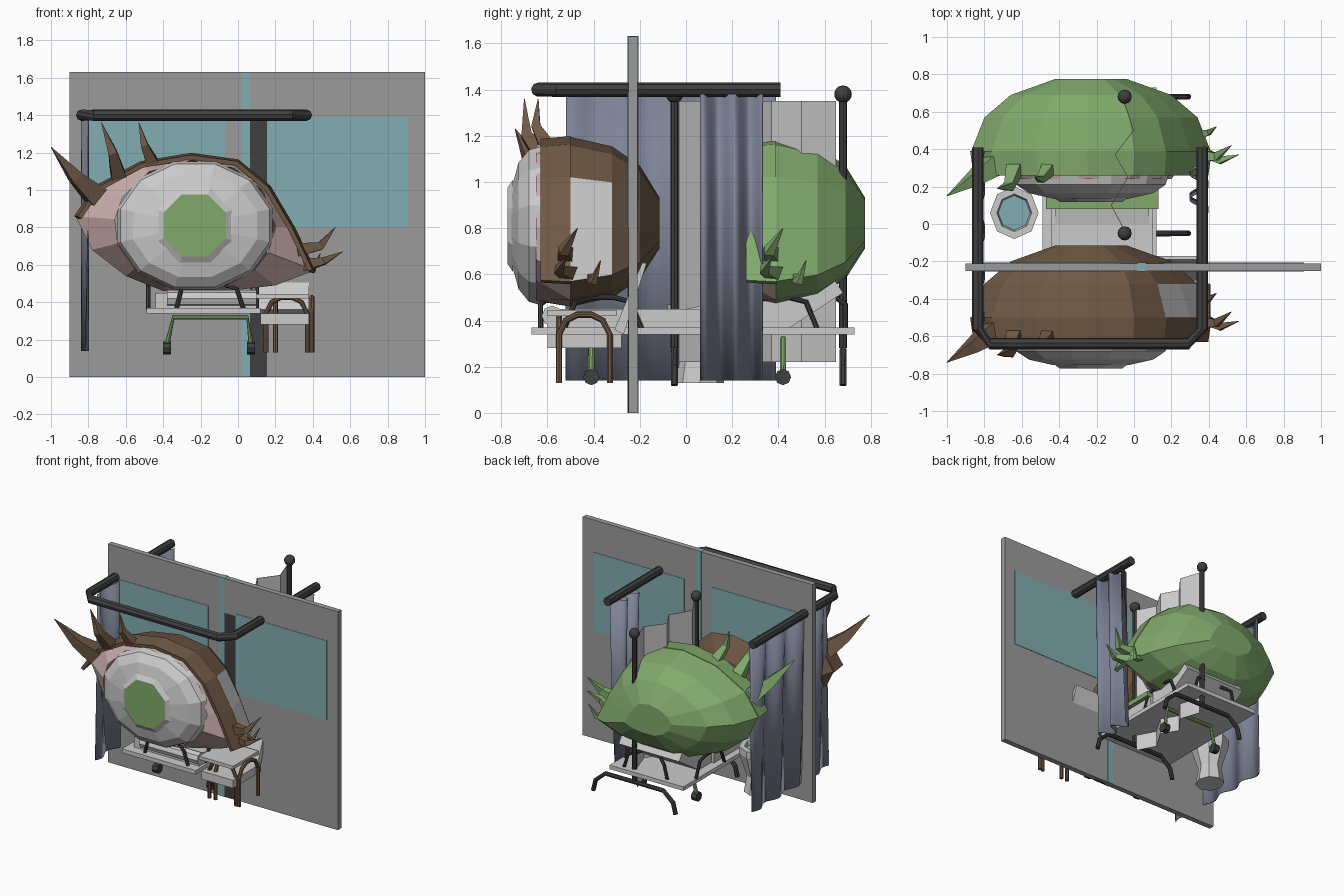
import bpy, bmesh, math
from mathutils import Vector

if "Cube" in bpy.data.objects:
    bpy.data.objects.remove(bpy.data.objects["Cube"])


def material(name, rgb):
    m = bpy.data.materials.new(name)
    m.diffuse_color = (*rgb, 1)
    m.use_nodes = True
    m.node_tree.nodes["Principled BSDF"].inputs["Base Color"].default_value = m.diffuse_color
    return m


BROWN = material("brown", (0.16, 0.10, 0.06))
GREEN = material("green", (0.22, 0.40, 0.15))
PINK = material("pink", (0.60, 0.43, 0.42))
TEAL = material("teal", (0.22, 0.42, 0.44))
DARK = material("dark", (0.05, 0.05, 0.05))
CLOTH = material("blue_grey", (0.21, 0.23, 0.31))
WHITE = material("off_white", (0.7, 0.7, 0.7))
GREY = material("wall_grey", (0.33, 0.33, 0.33))


def mesh_object(name, verts, faces, mat=None, thick=0):
    me = bpy.data.meshes.new(name)
    me.from_pydata(verts, [], faces)
    bm = bmesh.new()
    bm.from_mesh(me)
    bmesh.ops.recalc_face_normals(bm, faces=bm.faces)
    bm.to_mesh(me)
    bm.free()
    ob = bpy.data.objects.new(name, me)
    bpy.context.collection.objects.link(ob)
    if mat:
        me.materials.append(mat)
    if thick:
        s = ob.modifiers.new("thickness", 'SOLIDIFY')
        s.thickness = thick
    return ob


def box(name, x, y, z, mat=None):
    v = [(a, b, c) for a in x for b in y for c in z]
    f = [(0, 1, 3, 2), (4, 6, 7, 5), (0, 4, 5, 1), (2, 3, 7, 6), (0, 2, 6, 4), (1, 5, 7, 3)]
    return mesh_object(name, v, f, mat)


def loft(name, rings, mat=None, closed=True, caps=(False, False), thick=0):
    n = len(rings[0])
    verts = [p for r in rings for p in r]
    faces = [(i * n + k, i * n + (k + 1) % n, (i + 1) * n + (k + 1) % n, (i + 1) * n + k)
             for i in range(len(rings) - 1) for k in range(n if closed else n - 1)]
    if caps[0]:
        faces.append(tuple(range(n)))
    if caps[1]:
        faces.append(tuple(range(len(verts) - n, len(verts))))
    return mesh_object(name, verts, faces, mat, thick)


def tube(name, pts, radii, mat=None, sides=8):
    """Sweep a polygon along a path; radii may be one number or one per point."""
    pts = [Vector(p) for p in pts]
    if not isinstance(radii, (list, tuple)):
        radii = [radii] * len(pts)
    rings, u = [], None
    for i, p in enumerate(pts):
        t = (pts[min(i + 1, len(pts) - 1)] - pts[max(i - 1, 0)]).normalized()
        u = t.orthogonal() if u is None else u - t * u.dot(t)
        u.normalize()
        w = t.cross(u)
        rings.append([p + (u * math.cos(a) + w * math.sin(a)) * radii[i]
                      for a in (2 * math.pi * k / sides for k in range(sides))])
    return loft(name, rings, mat, caps=(True, True))


# Dividing wall with windows and strips
box("wall", (-0.9, 1.0), (-0.25, -0.21), (0, 1.63), GREY)
box("left_window", (-0.8, -0.07), (-0.253, -0.207), (0.8, 1.39), TEAL)
box("right_window", (0.16, 0.91), (-0.253, -0.207), (0.8, 1.39), TEAL)
box("teal_strip", (0.02, 0.065), (-0.254, -0.206), (0, 1.632), TEAL)
box("dark_strip", (0.065, 0.155), (-0.252, -0.23), (0, 1.37), DARK)

# Curtain rail and curtains
tube("curtain_rail", [(-0.835, 0.41, 1.4), (-0.835, -0.56, 1.4), (-0.77, -0.64, 1.4),
                      (0.29, -0.64, 1.4), (0.365, -0.56, 1.4), (0.365, 0.41, 1.4)], 0.031, DARK)


def curtain(name, x, y0, y1, amp, waves, z0, z1, mat, n=40):
    rows = []
    for z in (z0, (z0 + z1) / 2, z1):
        rows.append([(x + amp * math.sin(2 * math.pi * waves * k / n + z),
                      y0 + (y1 - y0) * k / n, z) for k in range(n + 1)])
    ob = loft(name, rows, mat, closed=False, thick=0.004)
    ob.data.shade_smooth()


curtain("left_curtain", -0.82, -0.52, 0.39, 0.02, 4, 0.14, 1.38, CLOTH)
curtain("right_curtain", 0.35, 0.06, 0.33, 0.05, 2, 0.14, 1.38, CLOTH)

# Folding screen: zigzag cloth between two poles with arched feet
zig = [(-0.05, 0.65), (0.0, 0.5), (-0.1, 0.37), (-0.03, 0.25), (-0.12, 0.1), (-0.05, -0.03)]
loft("screen_cloth", [[(x, y, z) for x, y in zig] for z in (0.22, 1.35)], WHITE, False, thick=0.004)
for y in (0.68, -0.05):
    tube("screen_pole", [(-0.05, y, 0.28), (-0.05, y, 1.36)], 0.018, DARK)
    bpy.ops.mesh.primitive_uv_sphere_add(segments=12, ring_count=8, radius=0.038, location=(-0.05, y, 1.38))
    bpy.context.object.name = "pole_knob"
    bpy.context.object.data.materials.append(DARK)
    tube("screen_foot", [(-0.05 + s * a, y, z) for s, a, z in
                         ((-1, .34, .12), (-1, .32, .2), (-1, .24, .27), (1, .24, .27), (1, .32, .2), (1, .34, .12))],
         0.016, DARK)

# Bed
box("bed_frame", (-0.49, 0.12), (-0.67, 0.73), (0.34, 0.37))
box("mattress", (-0.44, 0.1), (-0.6, 0.3), (0.37, 0.45), WHITE)
wedge = [(0.0, 0.37), (0.0, 0.45), (0.64, 0.58), (0.68, 0.52), (0.45, 0.37)]
loft("backrest", [[(x, y, z) for y, z in wedge] for x in (-0.42, 0.08)], WHITE, caps=(True, True))
box("blanket", (-0.47, 0.13), (0.08, 0.3), (0.45, 0.485), GREEN)
tube("front_pillow", [(-0.38, -0.58, 0.42), (0.1, -0.58, 0.42)], 0.045, WHITE)
for y in (-0.41, 0.42):
    tube("bed_legs", [(-0.38, y, 0.17), (-0.345, y, 0.32), (0.05, y, 0.32), (0.07, y, 0.17)], 0.014, GREEN)
    for x in (-0.38, 0.07):
        tube("caster", [(x - 0.022, y, 0.155), (x + 0.022, y, 0.155)], 0.035, DARK)
for s in (-1, 1):
    y = 0.03 + s * 0.66
    for x, dx in ((-0.33, 0.09), (0.03, -0.12)):
        tube("bed_end_rail", [(x, y, 0.36), (x + dx * 0.3, y, 0.47), (x + dx, y - s * 0.04, 0.5)], 0.012, DARK)
for x in (-0.48, 0.1):
    for y in (-0.36, 0.4):
        tube("bed_side_rail", [(x, y - .17, .36), (x, y - .12, .48), (x, y - .05, .5), (x, y + .05, .5),
                               (x, y + .12, .48), (x, y + .17, .36)], 0.012, DARK)

# Chair beside the bed
box("chair_seat", (0.1, 0.38), (-0.6, -0.3), (0.42, 0.445), WHITE)
box("chair_shelf", (0.12, 0.38), (-0.6, -0.28), (0.28, 0.34), WHITE)
arch = [(-.11, .13), (-.11, .34), (-.08, .4), (-.03, .425), (.03, .425), (.08, .4), (.11, .34), (.11, .13)]
for x in (0.2, 0.395):
    tube("chair_leg_side", [(x, -0.44 + a, z) for a, z in arch], 0.014, BROWN)
tube("chair_leg_rear", [(0.26 + a, -0.55, z) for a, z in arch], 0.014, BROWN)
back = [(-0.31, 0.36), (-0.19, 0.65), (-0.17, 0.65), (-0.27, 0.34)]
loft("chair_back", [[(x, y, z) for y, z in back] for x in (0.08, 0.38)], WHITE, caps=(True, True))

# Pedestal basin with water
basin = [(0.75, 0.13), (0.6, 0.25), (1, 0.42), (1, 0.47), (0.72, 0.47), (0.66, 0.44)]
brings = [[(-0.64 + 0.13 * s * math.cos(a), 0.06 + 0.14 * s * math.sin(a), z)
           for a in (math.pi * k / 4 for k in range(8))] for s, z in basin]
loft("basin", brings, WHITE, caps=(True, False))
mesh_object("basin_water", brings[-1], [tuple(range(8))], TEAL)

# Giant eyes: the same form twice, one in front of and one behind the wall
CX, CZ = -0.23, 0.82
outline = [(-0.87, 0.86), (-0.76, 1.02), (-0.52, 1.15), (-0.25, 1.195), (0.0, 1.16), (0.17, 1.02), (0.3, 0.8),
           (0.41, 0.57), (0.2, 0.49), (-0.05, 0.46), (-0.4, 0.46), (-0.6, 0.54), (-0.78, 0.68)]
N = len(outline)


def eye(prefix, dy, lid, iris, patch):
    def out(s, y, pts=outline):
        return [(CX + (x - CX) * s, y + dy, CZ + (z - CZ) * s) for x, z in pts]

    def ball(s, y, n=12):
        return [(CX + 0.43 * s * math.cos(2 * math.pi * (k + .5) / n), y + dy,
                 0.81 + 0.355 * s * math.sin(2 * math.pi * (k + .5) / n)) for k in range(n)]

    def disc(r, y):
        return [(CX + r * math.cos(math.pi * (k + .5) / 4), y + dy, 0.81 + r * math.sin(math.pi * (k + .5) / 4))
                for k in range(8)]

    shell = loft(prefix + "_lid", [out(1, -0.5), out(0.89, -0.32), out(0.67, -0.2), out(0.3, -0.115)],
                 lid, caps=(False, True))
    shell.data.materials.append(patch)
    shell.data.polygons[5].material_index = 1
    shell.data.polygons[6].material_index = 1
    # Flesh between lid edge and eyeball
    rim = []
    for x, z in outline:
        a = math.atan2((z - 0.81) / 0.355, (x - CX) / 0.43)
        rim.append((CX + 0.43 * math.cos(a), -0.65 + dy, 0.81 + 0.35 * math.sin(a)))
    loft(prefix + "_flesh", [out(1, -0.5), rim], PINK)
    # Overhanging brim of the upper lid
    loft(prefix + "_brim", [out(1.01, -0.5, outline[:8]), out(0.98, -0.63, outline[:8])], lid, False, thick=0.025)
    # Eyeball and iris
    loft(prefix + "_ball", [ball(1, -0.63), ball(0.96, -0.68), ball(0.8, -0.725), ball(0.48, -0.755)],
         WHITE, caps=(False, True))
    loft(prefix + "_iris_ring", [disc(0.215, -0.75), disc(0.18, -0.772)], WHITE)
    mesh_object(prefix + "_iris", disc(0.18, -0.772), [tuple(range(8))], iris)
    # Lashes: base, bend, tip, base radius
    for b, m, t, r in (((-.76, -.58, .97), (-.87, -.66, 1.07), (-1.0, -.74, 1.23), .08),
                       ((-.64, -.6, 1.08), (-.67, -.69, 1.2), (-.73, -.7, 1.36), .055),
                       ((-.46, -.6, 1.15), (-.5, -.65, 1.24), (-.53, -.64, 1.36), .045),
                       ((.32, -.52, .68), (.44, -.53, .7), (.52, -.47, .8), .05),
                       ((.36, -.5, .6), (.46, -.55, .62), (.56, -.52, .67), .045),
                       ((.32, -.42, .6), (.4, -.4, .57), (.44, -.37, .66), .035)):
        tube(prefix + "_lash", [(p[0], p[1] + dy, p[2]) for p in (b, m, t)], [r, r * 0.6, 0.002], lid, 4)


eye("front_eye", 0, BROWN, GREEN, WHITE)
eye("rear_eye", 0.89, GREEN, BROWN, GREEN)
